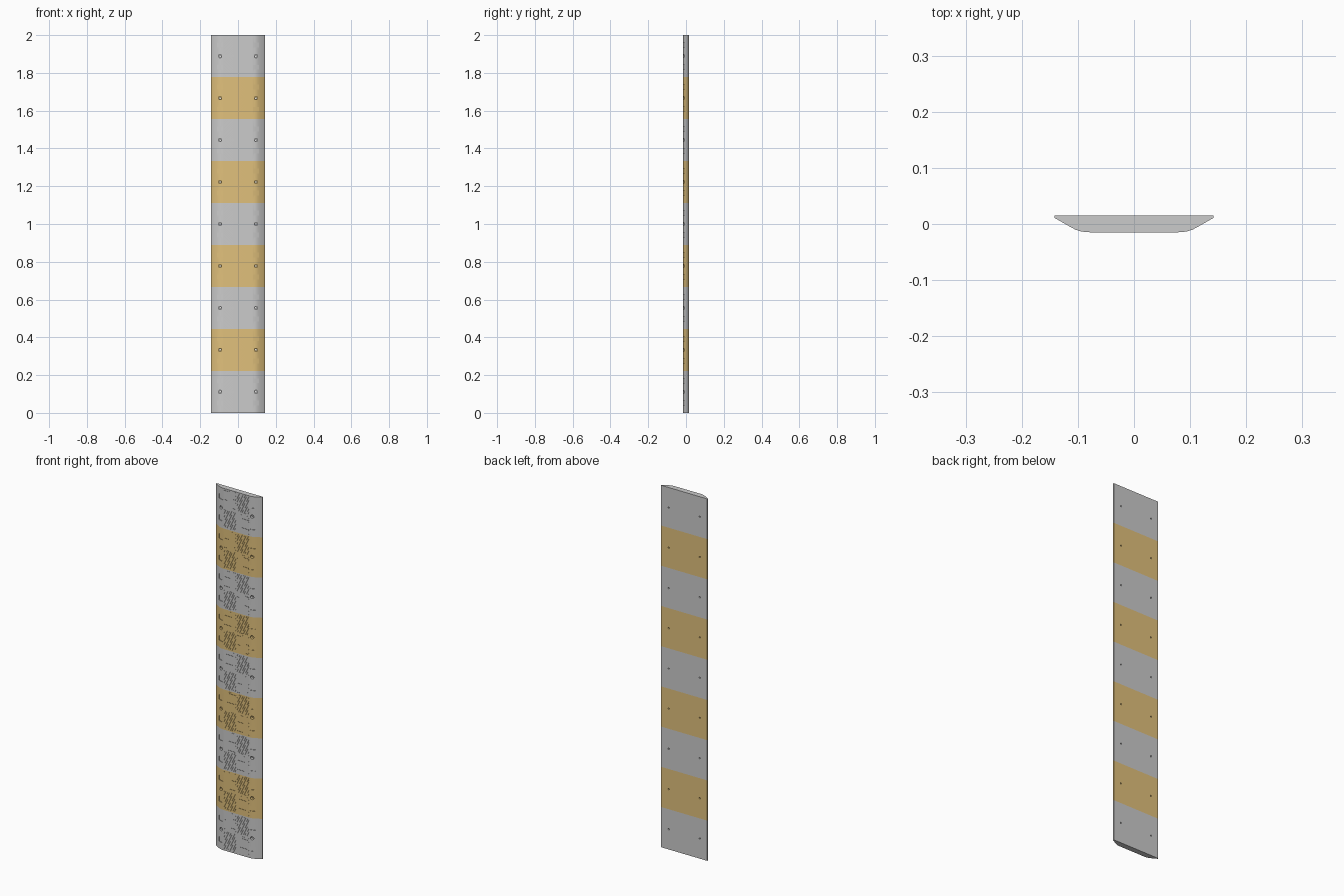
import bpy, bmesh, math
from mathutils import Matrix, Vector

if "Cube" in bpy.data.objects:
    bpy.data.objects.remove(bpy.data.objects["Cube"])

N, SEG = 9, 2 / 9
BACK, FRONT = 0.0155, -0.0148      # body depth; treads reach -0.0155

yellow = bpy.data.materials.new("safety_yellow")
yellow.diffuse_color = (0.75, 0.53, 0.2, 1)
yellow.use_nodes = True
yellow.node_tree.nodes["Principled BSDF"].inputs["Base Color"].default_value = yellow.diffuse_color


def new_object(name, mesh):
    ob = bpy.data.objects.new(name, mesh)
    bpy.context.scene.collection.objects.link(ob)
    return ob


def finish(bm, name):
    bmesh.ops.recalc_face_normals(bm, faces=bm.faces)
    me = bpy.data.meshes.new(name)
    bm.to_mesh(me)
    bm.free()
    return me


def add_box(bm, centre, size, rot=Matrix()):
    m = Matrix.Translation(centre) @ rot @ Matrix.Diagonal((*size, 1))
    bmesh.ops.create_cube(bm, size=1, matrix=m)


def add_cylinder(bm, centre, r, depth):
    m = Matrix.Translation(centre) @ Matrix.Rotation(math.pi / 2, 4, 'X')
    bmesh.ops.create_cone(bm, cap_ends=True, segments=20, radius1=r, radius2=r,
                          depth=depth, matrix=m)


# rounded bump profile, extruded to one segment centred on z = 0
half = [(0.1405, BACK), (0.142, 0.014), (0.142, 0.0115), (0.141, 0.0105),
        (0.113, -0.0055), (0.104, -0.0102), (0.095, -0.0130),
        (0.086, -0.0144), (0.077, FRONT)]
profile = half + [(-x, y) for x, y in reversed(half)]
bm = bmesh.new()
face = bm.faces.new([bm.verts.new((x, y, -SEG / 2)) for x, y in profile])
ext = bmesh.ops.extrude_face_region(bm, geom=[face])
bmesh.ops.translate(bm, vec=(0, 0, SEG),
                    verts=[v for v in ext['geom'] if isinstance(v, bmesh.types.BMVert)])
body = new_object("segment_blank", finish(bm, "segment_body"))

# cutters: stepped bolt holes and sloped reflector pockets
cut = {k: bmesh.new() for k in ("bolt_hole", "bolt_recess", "pocket")}
for s in (-1, 1):
    add_cylinder(cut["bolt_hole"], (s * 0.095, 0, 0), 0.004, 0.1)
    add_cylinder(cut["bolt_recess"], (s * 0.095, -0.02, 0), 0.009, 0.04)
    for z in (-0.059, 0.059):
        add_box(cut["pocket"], (s * 0.094, -0.0137, z), (0.038, 0.007, 0.026),
                Matrix.Rotation(s * math.radians(19), 4, 'Z'))
cutters = []
for k, b in cut.items():
    c = new_object(k + "_cutter", finish(b, k))
    c.hide_render = True
    mod = body.modifiers.new(k, 'BOOLEAN')
    mod.operation, mod.solver, mod.object = 'DIFFERENCE', 'EXACT', c
    cutters.append(c)
bpy.context.view_layer.update()
body_mesh = bpy.data.meshes.new_from_object(
    body.evaluated_get(bpy.context.evaluated_depsgraph_get()))
for o in cutters + [body]:
    bpy.data.objects.remove(o)

# anti-slip tread: four quadrants of diagonal ribs, alternating direction
bm = bmesh.new()
W, H, PITCH = 0.072, 0.100, 0.0095
for sx in (-1, 1):
    for sz in (-1, 1):
        c = PITCH * 0.7
        while c < W + H - 0.003:
            # rib along u + v = c clipped to the quadrant rectangle
            a = Vector((min(c, W), 0, c - min(c, W)))
            b = Vector((max(0, c - H), 0, min(c, H)))
            a, b = [Vector((sx * (p.x + 0.004), 0, sz * (p.z + 0.005))) for p in (a, b)]
            d = b - a
            mid = (a + b) / 2
            mid.y = FRONT + 0.0002
            add_box(bm, mid, (d.length, 0.0018, 0.003),
                    Matrix.Rotation(-math.atan2(d.z, d.x), 4, 'Y'))
            c += PITCH
tread_mesh = finish(bm, "tread_ribs")

# nine segments, alternating grey and yellow
meshes = {}
for kind, me in (("segment", body_mesh), ("tread", tread_mesh)):
    gold = me.copy()
    gold.materials.clear()
    gold.materials.append(yellow)
    meshes[kind] = (me, gold)
for i in range(N):
    for kind in ("segment", "tread"):
        ob = new_object(f"{kind}_{i + 1}", meshes[kind][i % 2])
        ob.location.z = SEG * (i + 0.5)
        if kind == "segment" and i < 2:
            bpy.ops.object.select_all(action='DESELECT')
            bpy.context.view_layer.objects.active = ob
            ob.select_set(True)
            bpy.ops.object.shade_smooth_by_angle(angle=math.radians(25))
